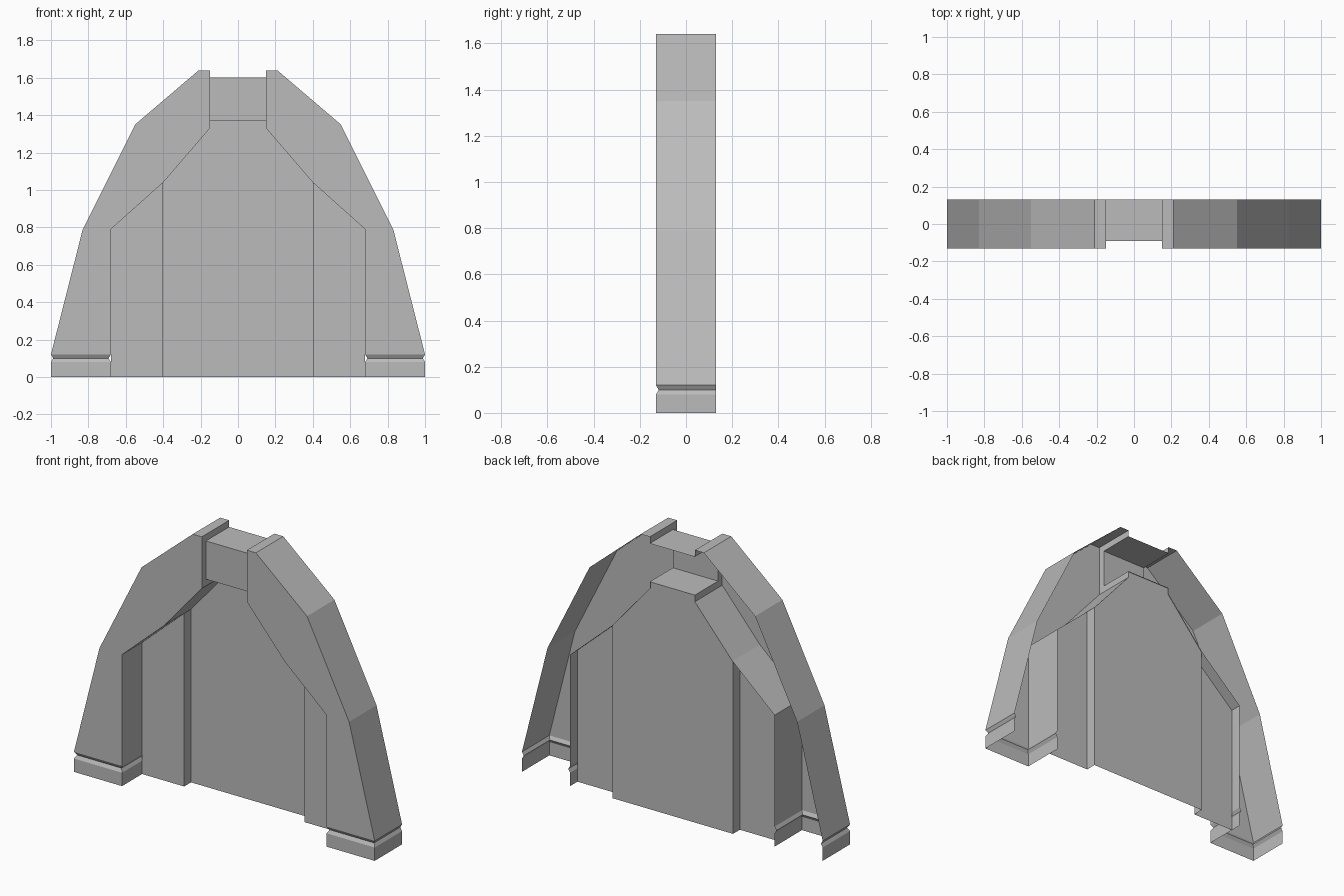
import bpy

cube = bpy.data.objects.get("Cube")
if cube:
    bpy.data.objects.remove(cube)

FRONT, BACK = -0.13, 0.13     # depth limits of the arch shell
PANEL_Y, DOOR_Y = 0.06, 0.125  # recessed side panels and middle panel
BAR_Y = -0.09                 # face of the lintel

stone = bpy.data.materials.new("plain_grey")
stone.use_nodes = True
GREY = (0.5, 0.5, 0.5, 1)
stone.diffuse_color = GREY
stone.node_tree.nodes["Principled BSDF"].inputs["Base Color"].default_value = GREY


def make(name, polygons, mirrored=False):
    """Build an object from polygons, optionally mirrored across x."""
    verts, faces = [], []
    for poly in polygons:
        faces.append(range(len(verts), len(verts) + len(poly)))
        verts += poly
    mesh = bpy.data.meshes.new(name)
    mesh.from_pydata(verts, [], [list(f) for f in faces])
    mesh.materials.append(stone)
    obj = bpy.data.objects.new(name, mesh)
    bpy.context.collection.objects.link(obj)
    if mirrored:
        mod = obj.modifiers.new("mirror", "MIRROR")
        mod.use_mirror_merge = False
    return obj


def flat(points, y):
    """Upright polygon at depth y from (x, z) points."""
    return [(x, y, z) for x, z in points]


def sweep(a, b, y0, y1):
    """Quad spanning depth y0 to y1 along the (x, z) edge a-b."""
    return [(a[0], y0, a[1]), (b[0], y0, b[1]), (b[0], y1, b[1]), (a[0], y1, a[1])]


def shell(sections):
    """Open-backed channel lofted through (outer, inner, front y) sections."""
    rows = [[(o[0], BACK, o[1]), (o[0], f, o[1]), (i[0], f, i[1]), (i[0], BACK, i[1])]
            for o, i, f in sections]
    return [[a[k + 1], a[k], b[k], b[k + 1]]
            for a, b in zip(rows, rows[1:]) for k in range(3)]


# Plinth with a V groove running around it
make("plinth", shell([
    ((1.0, 0), (0.68, 0), FRONT),
    ((1.0, 0.08), (0.68, 0.08), FRONT),
    ((0.988, 0.10), (0.692, 0.10), FRONT + 0.012),
    ((1.0, 0.12), (0.68, 0.12), FRONT),
]), True)

# Tapering pier and arch shoulder
make("arch_pier", shell([
    ((1.0, 0.12), (0.68, 0.12), FRONT),
    ((0.83, 0.79), (0.68, 0.79), FRONT),
    ((0.55, 1.35), (0.4, 1.04), FRONT),
    ((0.21, 1.64), (0.15, 1.33), FRONT),
]), True)

# Crown end beside the lintel
tip, top, rim, shelf, foot = (0.21, 1.64), (0.15, 1.64), (0.15, 1.6), (0.15, 1.37), (0.15, 1.33)
make("crown_end", [
    flat([foot, tip, top], FRONT),
    sweep(top, tip, FRONT, BACK),
    sweep(rim, top, FRONT, BACK),
    sweep(shelf, rim, FRONT, BAR_Y),
    sweep(foot, shelf, FRONT, BACK),
], True)

# Lintel: face, top and underside
make("lintel", [
    flat([(-0.15, 1.37), shelf, rim, (-0.15, 1.6)], BAR_Y),
    sweep((-0.15, 1.6), rim, BAR_Y, BACK),
    sweep(shelf, (-0.15, 1.37), BAR_Y, BACK),
])

# Side panels with the return to the middle panel
make("side_panel", [
    flat([(0.4, 0), (0.68, 0), (0.68, 0.79), (0.4, 1.04)], PANEL_Y),
    sweep((0.4, 0), (0.4, 1.04), PANEL_Y, DOOR_Y),
], True)

# Middle panel filling the arch
half = [(0.4, 0), (0.4, 1.04), foot, shelf]
make("middle_panel", [flat(half + [(-x, z) for x, z in reversed(half)], DOOR_Y)])
